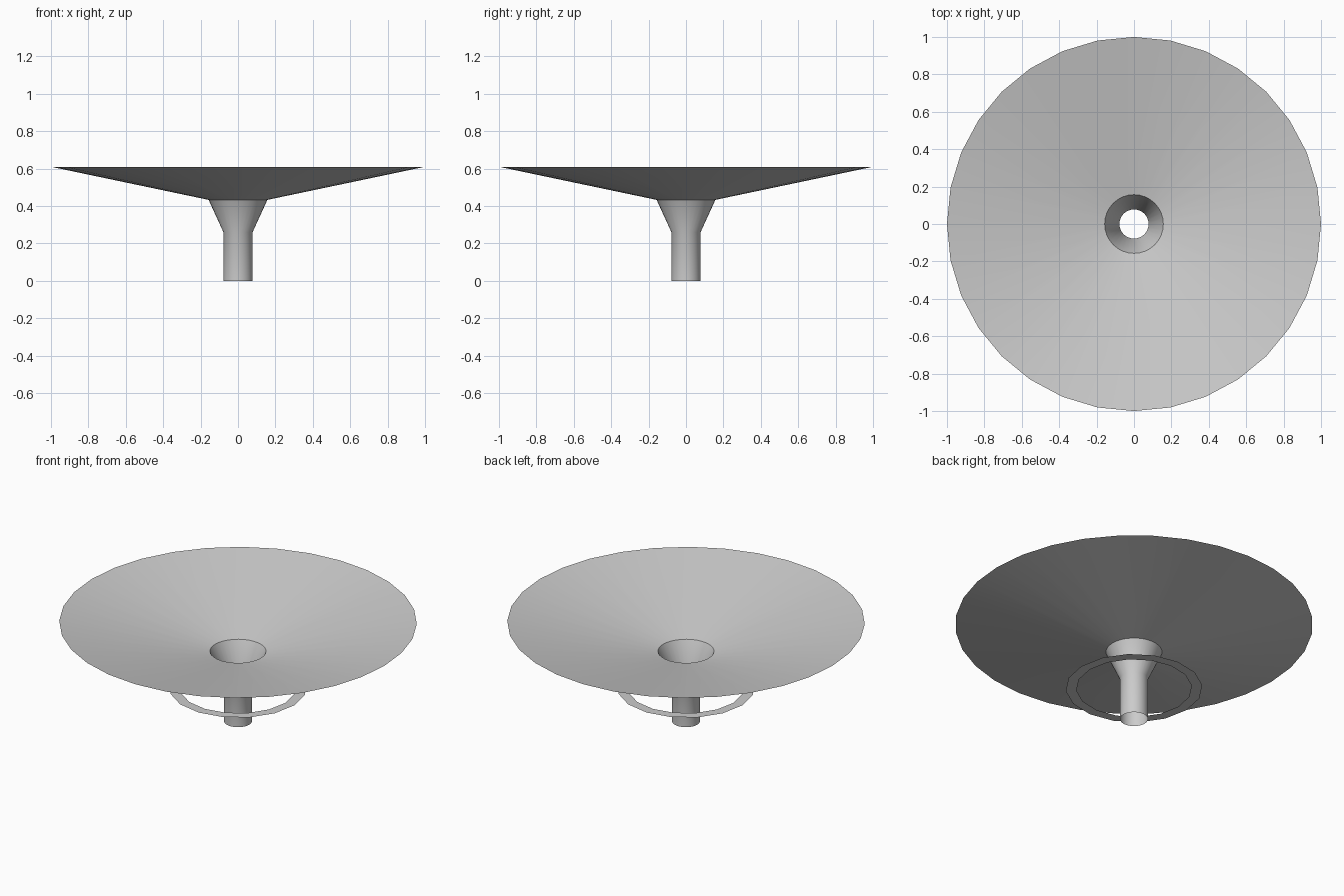
import bpy
import bmesh
import math

cube = bpy.data.objects.get("Cube")
if cube:
    bpy.data.objects.remove(cube, do_unlink=True)

grey = bpy.data.materials.new("light grey")
grey.use_nodes = True
grey.diffuse_color = (0.6, 0.6, 0.6, 1)
grey.node_tree.nodes["Principled BSDF"].inputs["Base Color"].default_value = (0.6, 0.6, 0.6, 1)


def lathe(name, profile, sides):
    """Spin an open (radius, height) profile around z into a thin sheet."""
    bm = bmesh.new()
    rings = []
    for r, z in profile:
        angles = [2 * math.pi * i / sides for i in range(sides)]
        rings.append([bm.verts.new((r * math.cos(a), r * math.sin(a), z)) for a in angles])
    for low, high in zip(rings, rings[1:]):
        for i in range(sides):
            j = (i + 1) % sides
            bm.faces.new((low[i], low[j], high[j], high[i]))
    mesh = bpy.data.meshes.new(name)
    bm.to_mesh(mesh)
    bm.free()
    mesh.materials.append(grey)
    obj = bpy.data.objects.new(name, mesh)
    bpy.context.collection.objects.link(obj)
    bpy.ops.object.select_all(action="DESELECT")
    obj.select_set(True)
    bpy.context.view_layer.objects.active = obj
    bpy.ops.object.shade_smooth_by_angle(angle=math.radians(30))
    return obj


# Open tube with a flared collar
lathe("stem", [(0.078, 0), (0.078, 0.26), (0.157, 0.433)], 32)

# Shallow conical dish, facing upward
lathe("dish", [(0.157, 0.433), (1.0, 0.61)], 32)

# Flat floating ring around the stem, facing upward
lathe("ring", [(0.383, 0.2), (0.323, 0.2)], 16).data.flip_normals()
